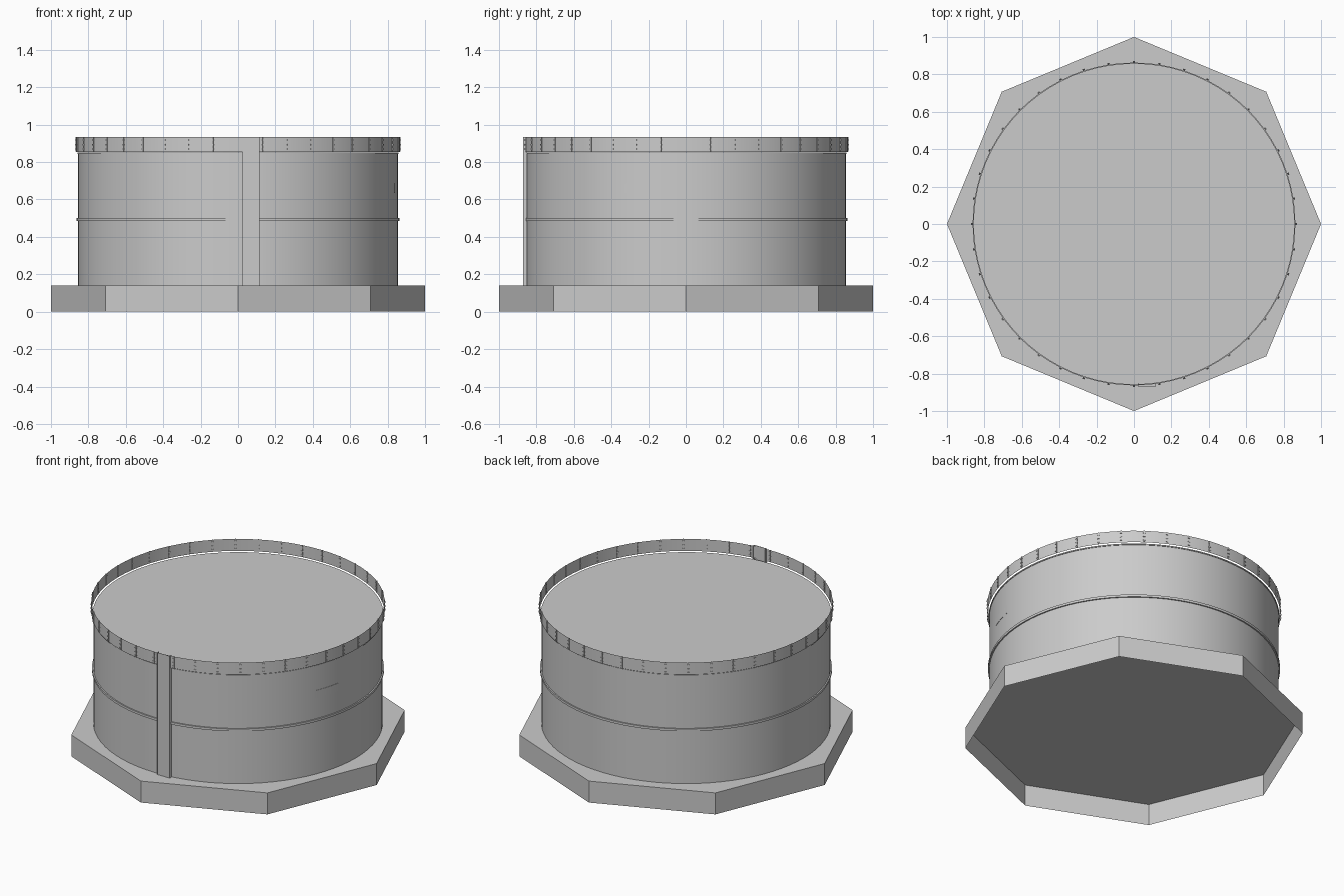
import bpy, bmesh
from math import sin, cos, pi, radians, acos
from mathutils import Matrix

if "Cube" in bpy.data.objects:
    bpy.data.objects.remove(bpy.data.objects["Cube"])


def finish(name, bm, smooth=False):
    me = bpy.data.meshes.new(name)
    bm.to_mesh(me)
    bm.free()
    ob = bpy.data.objects.new(name, me)
    bpy.context.collection.objects.link(ob)
    if smooth:
        bpy.context.view_layer.objects.active = ob
        ob.select_set(True)
        bpy.ops.object.shade_smooth_by_angle(angle=radians(30))
        ob.select_set(False)
    return ob


def lathe(name, profile, n=80, a0=0.0, a1=2 * pi, closed_profile=False, smooth=True):
    """Revolve (radius, z) points around z."""
    bm = bmesh.new()
    full = abs(a1 - a0 - 2 * pi) < 1e-6
    steps = n if full else n + 1
    rings = []
    for i in range(steps):
        a = a0 + (a1 - a0) * i / n
        rings.append([bm.verts.new((r * cos(a), r * sin(a), z)) for r, z in profile])
    m = len(profile)
    for i in range(n):
        p, q = rings[i], rings[(i + 1) % steps]
        for j in range(m if closed_profile else m - 1):
            k = (j + 1) % m
            bm.faces.new((p[j], q[j], q[k], p[k]))
    return finish(name, bm, smooth)


def disc(name, r, z, n=80):
    bm = bmesh.new()
    bm.faces.new([bm.verts.new((r * cos(2 * pi * i / n), r * sin(2 * pi * i / n), z))
                  for i in range(n)])
    return finish(name, bm)


def add_box(bm, centre, size, rot=0.0):
    mat = (Matrix.Rotation(rot, 4, 'Z') @ Matrix.Translation(centre)
           @ Matrix.Diagonal((*size, 1)))
    bmesh.ops.create_cube(bm, size=1, matrix=mat)


def ring(name, r0, r1, z0, z1):
    return lathe(name, [(r0, z0), (r1, z0), (r1, z1), (r0, z1)], closed_profile=True)


# octagonal foundation, open underneath, corners on the axes
lathe("foundation_sides", [(1, 0), (1, 0.14)], n=8, smooth=False)
disc("foundation_top", 1, 0.14, n=8)

# tank shell, roof and the green lining directly under it
lathe("tank_wall", [(0.855, 0.14), (0.855, 0.85)])
disc("roof", 0.855, 0.85)
lining = disc("roof_lining", 0.853, 0.848)
green = bpy.data.materials.new("green")
green.diffuse_color = (0.07, 0.37, 0.2, 1)
green.use_nodes = True
green.node_tree.nodes["Principled BSDF"].inputs["Base Color"].default_value = green.diffuse_color
lining.data.materials.append(green)

# stiffening hoops
ring("middle_hoop", 0.855, 0.863, 0.485, 0.5)
ring("top_hoop", 0.855, 0.859, 0.843, 0.85)

# guard rail: thin band with posts
lathe("guard_band", [(0.866, 0.855), (0.866, 0.933)])
bm = bmesh.new()
for i in range(40):
    a = 2 * pi * i / 40
    add_box(bm, (0.866, 0, 0.895), (0.007, 0.007, 0.076), a)
    for z in (0.87, 0.893, 0.918):      # rail clamps
        add_box(bm, (0.867, 0, z), (0.010, 0.012, 0.006), a)
finish("guard_posts", bm)

# ladder: front panel with side cheeks back to the wall
bm = bmesh.new()
add_box(bm, (0.07, -0.868, 0.5375), (0.09, 0.002, 0.795))
for x in (0.026, 0.114):
    add_box(bm, (x, -0.861, 0.5375), (0.003, 0.021, 0.795))
finish("ladder", bm)

# small plate on the front right of the wall
lathe("wall_plate", [(0.8545, 0.635), (0.8565, 0.635), (0.8565, 0.685), (0.8545, 0.685)],
      n=6, a0=-acos(0.79 / 0.8565), a1=-acos(0.84 / 0.8565), closed_profile=True)
